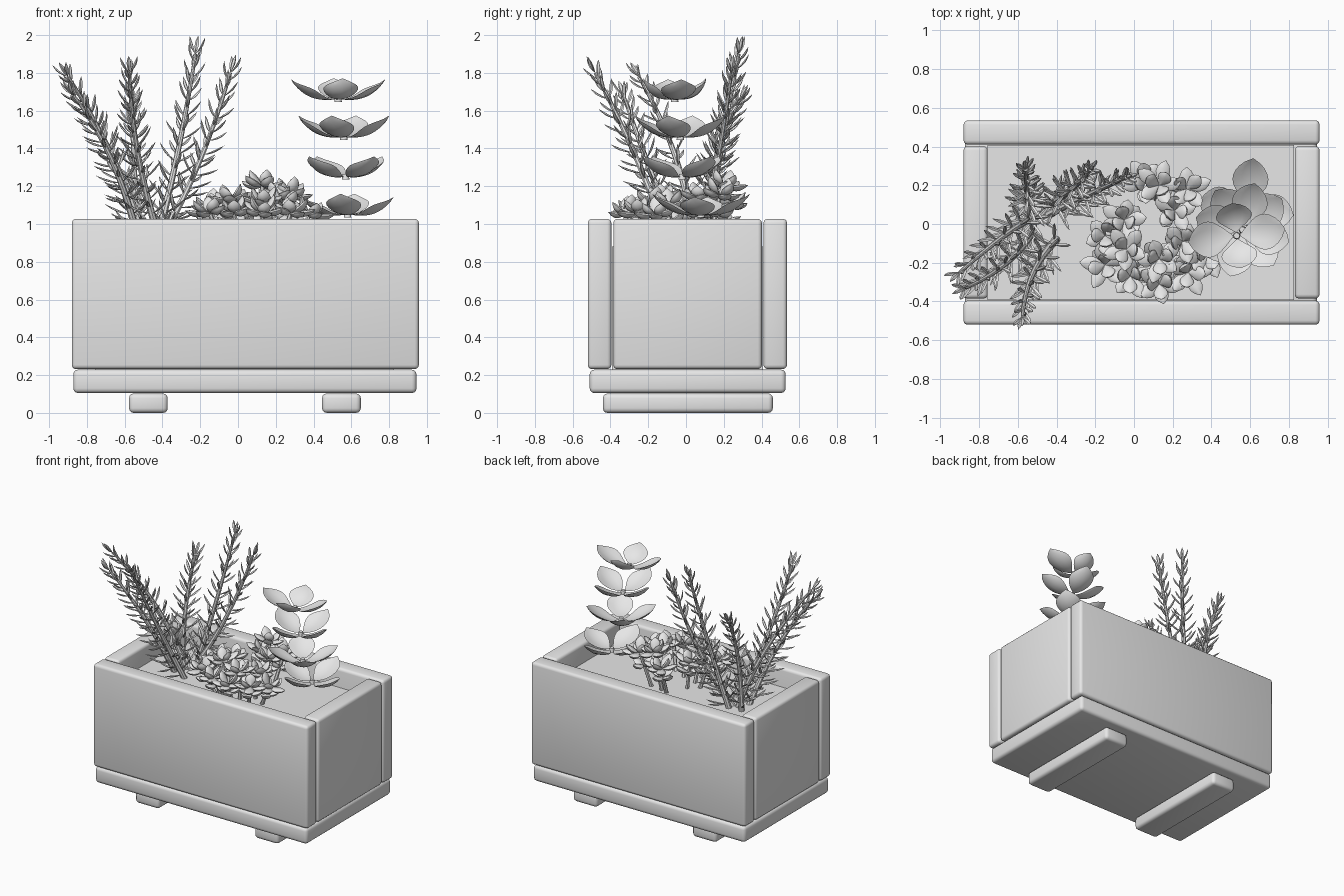
import bpy, bmesh, math, random
from mathutils import Vector, Matrix

random.seed(4)
cube = bpy.data.objects.get("Cube")
if cube:
    bpy.data.objects.remove(cube, do_unlink=True)

GREY = (0.8, 0.8, 0.8, 1)
grey = bpy.data.materials.new("plain_grey")
grey.use_nodes = True
grey.diffuse_color = GREY
grey.node_tree.nodes["Principled BSDF"].inputs["Base Color"].default_value = GREY


def finish(name, bm, angle=40):
    bmesh.ops.recalc_face_normals(bm, faces=bm.faces)
    mesh = bpy.data.meshes.new(name)
    bm.to_mesh(mesh)
    bm.free()
    mesh.materials.append(grey)
    ob = bpy.data.objects.new(name, mesh)
    bpy.context.collection.objects.link(ob)
    bpy.ops.object.select_all(action='DESELECT')
    ob.select_set(True)
    bpy.context.view_layer.objects.active = ob
    bpy.ops.object.shade_smooth_by_angle(angle=math.radians(angle))


def board(name, lo, hi, bevel=0.022):
    lo, hi = Vector(lo), Vector(hi)
    bm = bmesh.new()
    bmesh.ops.create_cube(bm, size=1)
    for v in bm.verts:
        v.co = (lo + hi) / 2 + v.co * (hi - lo)
    if bevel:
        bmesh.ops.bevel(bm, geom=bm.edges[:], offset=bevel, segments=3,
                        profile=0.5, affect='EDGES')
    finish(name, bm)


def frame(direction):
    """Rotation with y along the direction and z as upward as possible."""
    y = direction.normalized()
    x = y.cross(Vector((0, 0, 1)))
    x = x.normalized() if x.length > 1e-3 else Vector((1, 0, 0))
    return Matrix((x, y, x.cross(y))).transposed()


def leaf(bm, base, direction, length, width, thick, bow=0.0, cup=0.0, rings=7, sides=6):
    """Pointed closed leaf, bowed along its length and cupped across it."""
    rot = frame(direction)
    place = lambda x, y, z: bm.verts.new(base + rot @ Vector((x, y, z)))
    first = place(0, 0, 0)
    loops = []
    for i in range(1, rings):
        t = i / rings
        swell = math.sin(math.pi * t ** 1.15) ** 0.8
        ring = []
        for k in range(sides):
            a = math.tau * k / sides
            x = math.cos(a) * swell
            z = math.sin(a) * thick * swell + cup * x * x
            z += bow * ((2 * t - 1) ** 2 - 1)
            ring.append(place(x * width, t * length, z))
        loops.append(ring)
    last = place(0, length, 0)
    for k in range(sides):
        n = (k + 1) % sides
        bm.faces.new((first, loops[0][n], loops[0][k]))
        bm.faces.new((last, loops[-1][k], loops[-1][n]))
        for a, b in zip(loops, loops[1:]):
            bm.faces.new((a[k], a[n], b[n], b[k]))


def tube(bm, path, r0, r1, sides=8):
    rings = []
    for i, p in enumerate(path):
        rot = frame(path[min(i + 1, len(path) - 1)] - path[max(i - 1, 0)])
        r = r0 + (r1 - r0) * i / (len(path) - 1)
        rings.append([bm.verts.new(p + rot @ Vector((math.cos(a) * r, 0, math.sin(a) * r)))
                      for a in (math.tau * k / sides for k in range(sides))])
    for a, b in zip(rings, rings[1:]):
        for k in range(sides):
            n = (k + 1) % sides
            bm.faces.new((a[k], a[n], b[n], b[k]))
    bm.faces.new(rings[0])
    bm.faces.new(rings[-1])


def arc(a, b, c, steps):
    a, b, c = Vector(a), Vector(b), Vector(c)
    ts = [i / steps for i in range(steps + 1)]
    return [a * (1 - t) ** 2 + b * 2 * t * (1 - t) + c * t * t for t in ts]


def polar(angle, rise):
    a, r = math.radians(angle), math.radians(rise)
    return Vector((math.cos(a) * math.cos(r), math.sin(a) * math.cos(r), math.sin(r)))


# Planter box
board("front_board", (-0.88, -0.52, 0.232), (0.958, -0.395, 1.027))
board("back_board", (-0.88, 0.41, 0.232), (0.958, 0.535, 1.027))
board("right_board", (-0.88, -0.385, 0.232), (-0.755, 0.402, 1.027))
board("left_board", (0.83, -0.385, 0.232), (0.958, 0.402, 1.027))
board("base_board", (-0.872, -0.51, 0.105), (0.945, 0.528, 0.229), 0.025)
board("right_foot", (-0.577, -0.44, 0), (-0.372, 0.46, 0.103), 0.025)
board("left_foot", (0.445, -0.44, 0), (0.65, 0.46, 0.103), 0.025)
board("soil", (-0.757, -0.392, 0.23), (0.825, 0.408, 0.88), 0)

# Needle-leaved stems: base, bend and tip of each
stems = [
    ((-0.48, 0.05, 0.87), (-0.62, 0.0, 1.35), (-0.90, -0.25, 1.78)),
    ((-0.52, -0.03, 0.87), (-0.62, -0.22, 1.35), (-0.87, -0.33, 1.68)),
    ((-0.40, -0.08, 0.87), (-0.56, -0.24, 1.35), (-0.575, -0.48, 1.80)),
    ((-0.44, 0.10, 0.87), (-0.31, 0.17, 1.35), (-0.225, 0.28, 1.90)),
    ((-0.44, 0.05, 0.87), (-0.20, 0.17, 1.25), (-0.04, 0.24, 1.80)),
    ((-0.54, 0.09, 0.87), (-0.55, 0.11, 1.35), (-0.56, 0.28, 1.65)),
]
bm = bmesh.new()
for s in stems:
    path = arc(*s, 26)
    tube(bm, path, 0.021, 0.009)
    for i in range(1, len(path)):
        t = i / (len(path) - 1)
        along = (path[i] - path[i - 1]).normalized()
        rot = frame(along)
        for k in range(2):
            a = math.pi * k + i * 1.2 + random.uniform(-0.25, 0.25)
            out = rot @ Vector((math.cos(a), 0, math.sin(a)))
            lean = 0.65 + 1.4 * t ** 3
            leaf(bm, path[i], out + along * lean, 0.165 - 0.06 * t,
                 0.011, 0.006, 0.008, 0, 5, 5)
    leaf(bm, path[-1], along, 0.10, 0.013, 0.010, 0, 0, 5, 5)
finish("needle_plant", bm)

# Cluster of small rosettes: x, y, z of each head
heads = [(0.13, 0.20, 1.20), (0.27, 0.18, 1.15), (0.06, 0.22, 1.10),
         (-0.15, -0.06, 1.09), (-0.15, -0.21, 1.06), (-0.04, -0.13, 1.13),
         (-0.02, -0.27, 1.06), (0.13, -0.31, 1.06), (0.13, -0.18, 1.11),
         (0.25, -0.09, 1.10), (0.28, -0.25, 1.06), (0.38, -0.16, 1.05),
         (-0.05, 0.02, 1.10), (0.21, 0.07, 1.14)]
bm = bmesh.new()
root = Vector((0.08, -0.04, 0.87))
for h in heads:
    head = Vector(h)
    outward = (head - root) * Vector((1, 1, 0))
    turn = frame(Vector((0, 0, 1)) + outward)
    foot = root + outward * 0.7
    tube(bm, arc(foot, foot.lerp(head, 0.5), head, 4), 0.015, 0.012, 6)
    spin = random.uniform(0, 6)
    # rings of leaves: count, rise, size and distance below the head
    for count, rise, size, drop in ((5, 0.3, 0.12, 0), (3, 1.2, 0.105, 0), (4, 0.5, 0.10, 0.35)):
        for k in range(count):
            a = spin + rise + math.tau * k / count
            d = turn @ Vector((math.cos(a), rise, math.sin(a)))
            leaf(bm, head.lerp(foot, drop), d, size * random.uniform(0.85, 1.15),
                 0.037, 0.017, 0.014, 0.005, 6, 8)
finish("rosette_plant", bm)

# Tall leaning plant: centre of each tier, first leaf angle, lengths along and across, rises
tiers = [
    ((0.53, -0.06, 1.66), 8, (0.26, 0.19), (24, 36)),
    ((0.56, -0.03, 1.46), 75, (0.26, 0.26), (26, 26)),
    ((0.57, -0.02, 1.25), 38, (0.255, 0.255), (25, 25)),
    ((0.58, 0.08, 1.05), 82, (0.27, 0.25), (24, 22)),
]
bm = bmesh.new()
for place, first, lengths, rises in tiers:
    base = Vector(place)
    tube(bm, [base - Vector((0, 0, 0.015)), base + Vector((0, 0, 0.015))], 0.02, 0.016)
    for k in range(4):
        angle = first + 90 * k
        start = base + polar(angle, 0) * 0.015
        leaf(bm, start, polar(angle, rises[k % 2]), lengths[k % 2], 0.093, 0.008,
             0.035, 0.03, 10, 12)
finish("broad_leaf_plant", bm, 60)
